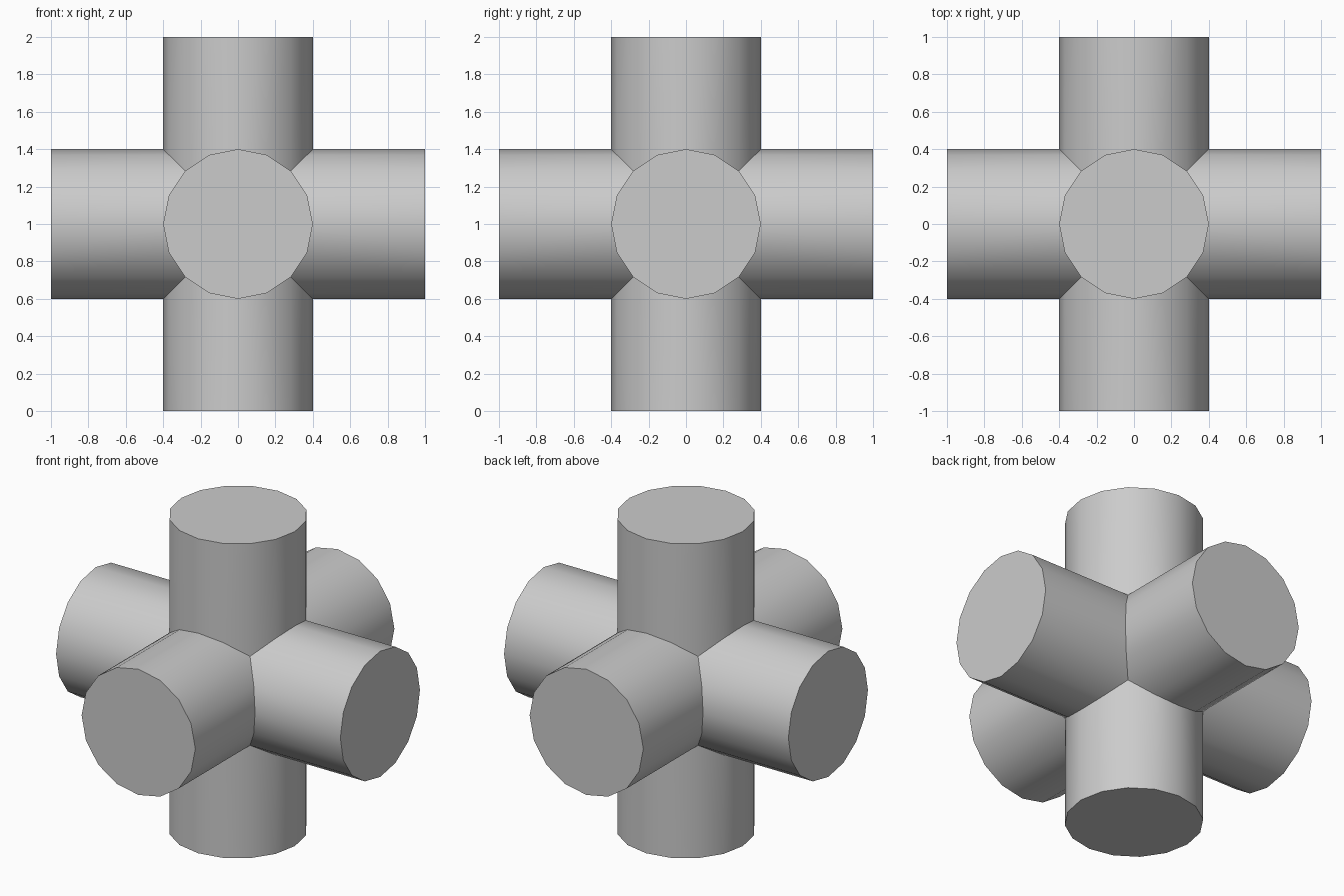
import bpy, bmesh, math
from mathutils import Vector

RADIUS, REACH, SIDES = 0.4, 1.0, 16

cube = bpy.data.objects.get("Cube")
if cube:
    bpy.data.objects.remove(cube, do_unlink=True)

# Single grey material
grey = bpy.data.materials.new("plain_grey")
grey.use_nodes = True
colour = (0.6, 0.6, 0.6, 1)
grey.diffuse_color = colour
grey.node_tree.nodes["Principled BSDF"].inputs["Base Color"].default_value = colour


def add_arm(bm, axis, sign):
    """One capped round arm, mitred against its four neighbours."""
    inner, outer = [], []
    for i in range(SIDES):
        a = 2 * math.pi * i / SIDES
        u, v = RADIUS * math.cos(a), RADIUS * math.sin(a)
        for ring, along in ((inner, max(abs(u), abs(v))), (outer, REACH)):
            p = Vector((0, 0, 0))
            p[axis], p[(axis + 1) % 3], p[(axis + 2) % 3] = sign * along, u, v
            ring.append(bm.verts.new(p + Vector((0, 0, REACH))))
    for i in range(SIDES):
        j = (i + 1) % SIDES
        bm.faces.new((inner[i], inner[j], outer[j], outer[i]))
    bm.faces.new(outer)


# Six arms along the three axes, welded into one closed shell
bm = bmesh.new()
for axis in range(3):
    for sign in (-1, 1):
        add_arm(bm, axis, sign)
bmesh.ops.remove_doubles(bm, verts=bm.verts, dist=0.0001)
bmesh.ops.recalc_face_normals(bm, faces=bm.faces)

mesh = bpy.data.meshes.new("six_way_pipe_cross")
bm.to_mesh(mesh)
bm.free()
mesh.materials.append(grey)
cross = bpy.data.objects.new("six_way_pipe_cross", mesh)
bpy.context.collection.objects.link(cross)

# Smooth round walls, sharp rims and mitres
bpy.context.view_layer.objects.active = cross
cross.select_set(True)
bpy.ops.object.shade_smooth_by_angle(angle=math.radians(30))
